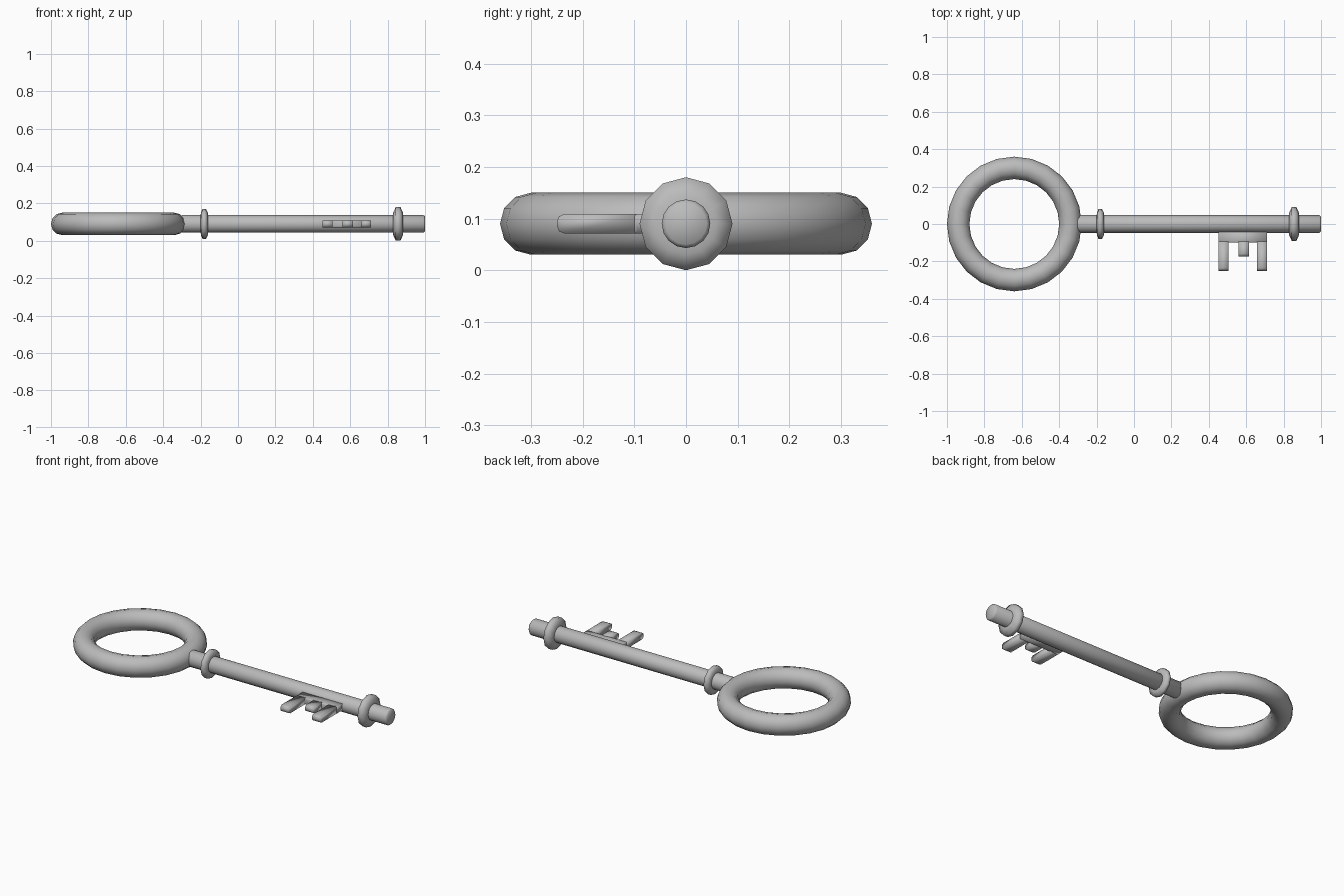
import bpy, bmesh
from math import pi, cos, sin, radians

if "Cube" in bpy.data.objects:
    bpy.data.objects.remove(bpy.data.objects["Cube"])

Z = 0.09  # height of the key's centre line

# Dark grey metal
metal = bpy.data.materials.new("dark_metal")
metal.diffuse_color = (0.5, 0.5, 0.5, 1)
metal.use_nodes = True
metal.node_tree.nodes["Principled BSDF"].inputs["Base Color"].default_value = metal.diffuse_color


def finish(name, bm, angle=180):
    """Turn a bmesh into a smooth-shaded object, sharp above the given angle."""
    bmesh.ops.recalc_face_normals(bm, faces=bm.faces)
    mesh = bpy.data.meshes.new(name)
    bm.to_mesh(mesh)
    bm.free()
    mesh.materials.append(metal)
    ob = bpy.data.objects.new(name, mesh)
    bpy.context.collection.objects.link(ob)
    bpy.ops.object.select_all(action='DESELECT')
    ob.select_set(True)
    bpy.context.view_layer.objects.active = ob
    bpy.ops.object.shade_smooth_by_angle(angle=radians(angle))


def lathe_x(name, profile, sides=12):
    """Revolve (x, radius) points about the key's centre line and cap the ends."""
    bm = bmesh.new()
    rings = [[bm.verts.new((x, r * cos(2 * pi * i / sides), Z + r * sin(2 * pi * i / sides)))
              for i in range(sides)] for x, r in profile]
    for a, b in zip(rings, rings[1:]):
        for i in range(sides):
            j = (i + 1) % sides
            bm.faces.new((a[i], a[j], b[j], b[i]))
    bm.faces.new(rings[0])
    bm.faces.new(rings[-1])
    finish(name, bm)


def collar(name, x, r, half):
    prof = [(-half, 0.04), (-half * 0.93, 0.06), (-half * 0.45, r),
            (half * 0.45, r), (half * 0.93, 0.06), (half, 0.04)]
    lathe_x(name, [(x + dx, rr) for dx, rr in prof], 12)


def bit(name, x0, x1, y0, y1, c):
    """Flat bar whose far end is rounded in thickness by chamfer c."""
    h = 0.019
    prof = [(y0, -h), (y1 + c, -h), (y1 + c * 0.3, -h + c * 0.3), (y1, -h + c),
            (y1, h - c), (y1 + c * 0.3, h - c * 0.3), (y1 + c, h), (y0, h)]
    bm = bmesh.new()
    a = [bm.verts.new((x0, y, Z + z)) for y, z in prof]
    b = [bm.verts.new((x1, y, Z + z)) for y, z in prof]
    bm.faces.new(a)
    bm.faces.new(b)
    for i in range(len(prof)):
        j = (i + 1) % len(prof)
        bm.faces.new((a[i], a[j], b[j], b[i]))
    finish(name, bm, 120)


# Ring handle
bpy.ops.mesh.primitive_torus_add(major_segments=24, minor_segments=12, major_radius=0.30,
                                 minor_radius=0.06, location=(-0.64, 0, Z))
bow = bpy.context.object
bow.name = "ring_handle"
bow.data.materials.append(metal)
bpy.ops.object.shade_smooth_by_angle(angle=radians(180))

# Shaft with slightly chamfered ends
lathe_x("shaft", [(-0.305, 0.042), (-0.30, 0.047), (0.992, 0.047), (1.0, 0.040)], 16)

# Collars
collar("inner_collar", -0.18, 0.081, 0.02)
collar("tip_collar", 0.856, 0.09, 0.028)

# Key bit: a base plate and three teeth
bit("bit_plate", 0.452, 0.712, -0.02, -0.10, 0.006)
for i, (x0, x1, y1) in enumerate([(0.452, 0.506, -0.25), (0.56, 0.614, -0.174), (0.658, 0.712, -0.25)]):
    bit(f"bit_tooth_{i + 1}", x0, x1, -0.09, y1, 0.015)
